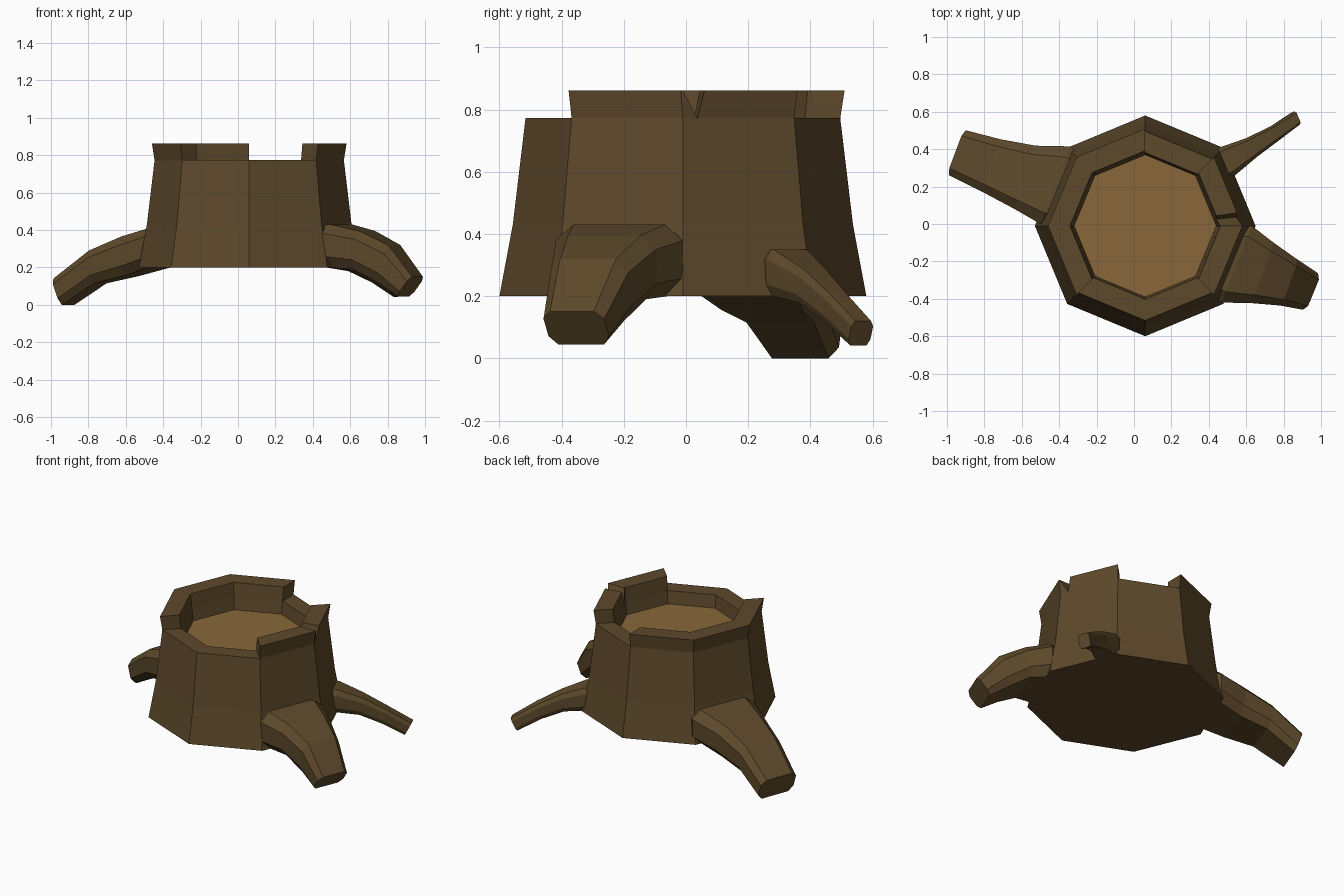
import bpy, bmesh, math
from mathutils import Vector

if "Cube" in bpy.data.objects:
    bpy.data.objects.remove(bpy.data.objects["Cube"])

CX, CY = 0.06, -0.01


def material(name, rgb):
    m = bpy.data.materials.new(name)
    m.diffuse_color = (*rgb, 1)
    m.use_nodes = True
    m.node_tree.nodes["Principled BSDF"].inputs["Base Color"].default_value = m.diffuse_color
    return m


BARK = material("bark", (0.11, 0.067, 0.024))
WOOD = material("cut_wood", (0.25, 0.137, 0.042))


def octagon(t, r):
    """Point on the octagon outline; t counts corners from +x."""
    k = math.floor(t)
    p, q = (Vector((math.cos(i * math.pi / 4), math.sin(i * math.pi / 4))) * r for i in (k, k + 1))
    return p.lerp(q, t - k) + Vector((CX, CY))


def loft(name, rings, cap_wood=False):
    """Skin closed rings of points and cap both ends."""
    bm = bmesh.new()
    vs = [[bm.verts.new(p) for p in ring] for ring in rings]
    n = len(rings[0])
    for a, b in zip(vs, vs[1:]):
        for i in range(n):
            j = (i + 1) % n
            bm.faces.new((a[i], a[j], b[j], b[i]))
    bm.faces.new(vs[0][::-1])
    cap = bm.faces.new(vs[-1])
    if cap_wood:
        cap.material_index = 1
    bmesh.ops.recalc_face_normals(bm, faces=bm.faces)
    me = bpy.data.meshes.new(name)
    bm.to_mesh(me)
    bm.free()
    me.materials.append(BARK)
    me.materials.append(WOOD)
    ob = bpy.data.objects.new(name, me)
    bpy.context.collection.objects.link(ob)
    return ob


# Trunk with a hollowed top and pale cut wood floor
profile = [(0.59, 0.2), (0.547, 0.43), (0.506, 0.773), (0.392, 0.773), (0.38, 0.69)]
loft("stump_trunk", [[(*octagon(k, r), z) for k in range(8)] for r, z in profile], True)


# Raised, broken pieces of the rim: stations are (base, top) corner positions
def rim(name, stations):
    loft(name, [[(*octagon(b, 0.506), 0.772), (*octagon(t, 0.52), 0.862),
                 (*octagon(t, 0.402), 0.862), (*octagon(b, 0.392), 0.772)]
                for b, t in stations])


rim("rim_left", [(k, k) for k in (2, 3, 4, 5)])
rim("rim_front_right", [(-1, -1), (0, -0.02), (0.13, 0.0)])
rim("rim_right", [(0.13, 0.19), (1, 1)])


# Roots: each section is (side a, side b, top z, bottom z, inward lean of bottom)
def root(name, sections):
    rings = []
    for a, b, zt, zb, lean in sections:
        a, b = Vector(a), Vector(b)
        across = b - a
        back = Vector((across.y, -across.x)).normalized()
        if back.dot((a + b) / 2 - Vector((CX, CY))) > 0:
            back = -back
        ring = []
        for u, v in ((0, .25), (0, .78), (.14, 1), (.86, 1), (1, .78), (1, .25), (.88, 0), (.12, 0)):
            p = a + across * u + back * lean * (1 - v)
            ring.append((p.x, p.y, zb + (zt - zb) * v))
        rings.append(ring)
    loft(name, rings)


root("root_front_right", [
    ((0.38, -0.36), (0.52, -0.02), 0.43, 0.205, 0),
    ((0.47, -0.42), (0.63, -0.01), 0.43, 0.2, 0),
    ((0.63, -0.425), (0.75, -0.10), 0.395, 0.19, 0.03),
    ((0.79, -0.44), (0.88, -0.19), 0.32, 0.12, 0.06),
    ((0.92, -0.465), (1.0, -0.27), 0.15, 0.045, 0.08)])
root("root_left", [
    ((-0.38, 0.02), (-0.25, 0.34), 0.41, 0.205, 0),
    ((-0.50, 0.0), (-0.34, 0.415), 0.41, 0.2, 0),
    ((-0.64, 0.08), (-0.53, 0.42), 0.365, 0.155, 0.02),
    ((-0.81, 0.17), (-0.72, 0.455), 0.29, 0.115, 0.03),
    ((-1.0, 0.265), (-0.91, 0.505), 0.14, 0.0, 0.05)])
root("root_back_right", [
    ((0.43, 0.22), (0.37, 0.34), 0.35, 0.205, 0),
    ((0.54, 0.26), (0.46, 0.41), 0.35, 0.2, 0),
    ((0.66, 0.36), (0.60, 0.46), 0.29, 0.18, 0.02),
    ((0.78, 0.45), (0.735, 0.525), 0.21, 0.12, 0.03),
    ((0.895, 0.535), (0.865, 0.605), 0.12, 0.042, 0.04)])
